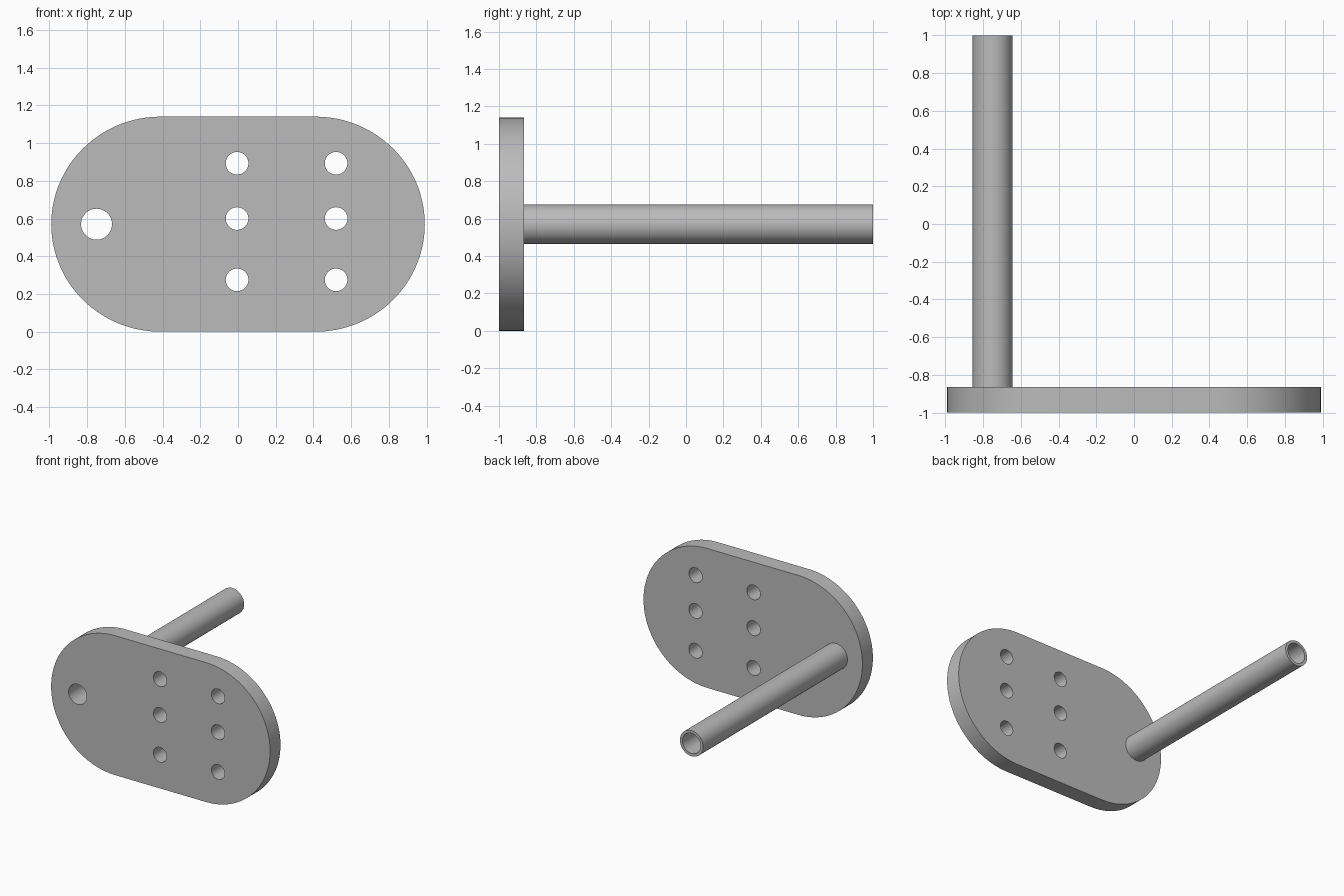
import bpy, bmesh
from math import sin, cos, pi, radians
from mathutils import Matrix

cube = bpy.data.objects.get("Cube")
if cube:
    bpy.data.objects.remove(cube, do_unlink=True)

metal = bpy.data.materials.new("grey metal")
metal.use_nodes = True
GREY = (0.5, 0.5, 0.5, 1)
metal.diffuse_color = GREY
metal.node_tree.nodes["Principled BSDF"].inputs["Base Color"].default_value = GREY

FRONT, PLATE_BACK, TUBE_END = -1.0, -0.865, 1.0
MID_Z = 0.57
TUBE_X, TUBE_R, BORE_R = -0.75, 0.105, 0.082
HOLE_R = 0.06


def arc(cx, cz, rx, rz, start, sweep, n):
    return [(cx + rx * cos(start + sweep * i / n), cz + rz * sin(start + sweep * i / n))
            for i in range(n + 1)]


def circle(cx, cz, r, n=48):
    return arc(cx, cz, r, r, 0, 2 * pi, n)[:-1]


def extruded(name, outlines, y0, y1):
    """Extrude a filled outline with holes from y0 to y1."""
    curve = bpy.data.curves.new(name, "CURVE")
    curve.dimensions = "2D"
    curve.fill_mode = "BOTH"
    curve.extrude = (y1 - y0) / 2
    for pts in outlines:
        spline = curve.splines.new("POLY")
        spline.points.add(len(pts) - 1)
        for p, (x, z) in zip(spline.points, pts):
            p.co = (x, z, 0, 1)
        spline.use_cyclic_u = True
    obj = bpy.data.objects.new(name, curve)
    bpy.context.collection.objects.link(obj)
    bpy.ops.object.select_all(action="DESELECT")
    obj.select_set(True)
    bpy.context.view_layer.objects.active = obj
    bpy.ops.object.convert(target="MESH")
    obj = bpy.context.view_layer.objects.active

    # Stand the profile upright and weld the caps to the walls
    bm = bmesh.new()
    bm.from_mesh(obj.data)
    bm.transform(Matrix.Translation((0, (y0 + y1) / 2, 0)) @ Matrix.Rotation(pi / 2, 4, "X"))
    bmesh.ops.remove_doubles(bm, verts=bm.verts, dist=0.0001)
    bmesh.ops.recalc_face_normals(bm, faces=bm.faces)
    bm.to_mesh(obj.data)
    bm.free()
    obj.data.materials.clear()
    obj.data.materials.append(metal)
    bpy.ops.object.shade_smooth_by_angle(angle=radians(30))
    return obj


# Rounded plate with six bolt holes and the tube bore
END_X, END_R = 0.41, 0.58
outline = (arc(END_X, MID_Z, END_R, MID_Z, -pi / 2, pi, 64)
           + arc(-END_X, MID_Z, END_R, MID_Z, pi / 2, pi, 64))
bolt_holes = [circle(x, z, HOLE_R) for x in (-0.005, 0.52) for z in (0.275, 0.6, 0.893)]
bore = circle(TUBE_X, MID_Z, BORE_R)
extruded("plate", [outline, bore] + bolt_holes, FRONT, PLATE_BACK)

# Hollow tube behind the plate
extruded("tube", [circle(TUBE_X, MID_Z, TUBE_R), bore], PLATE_BACK, TUBE_END)
